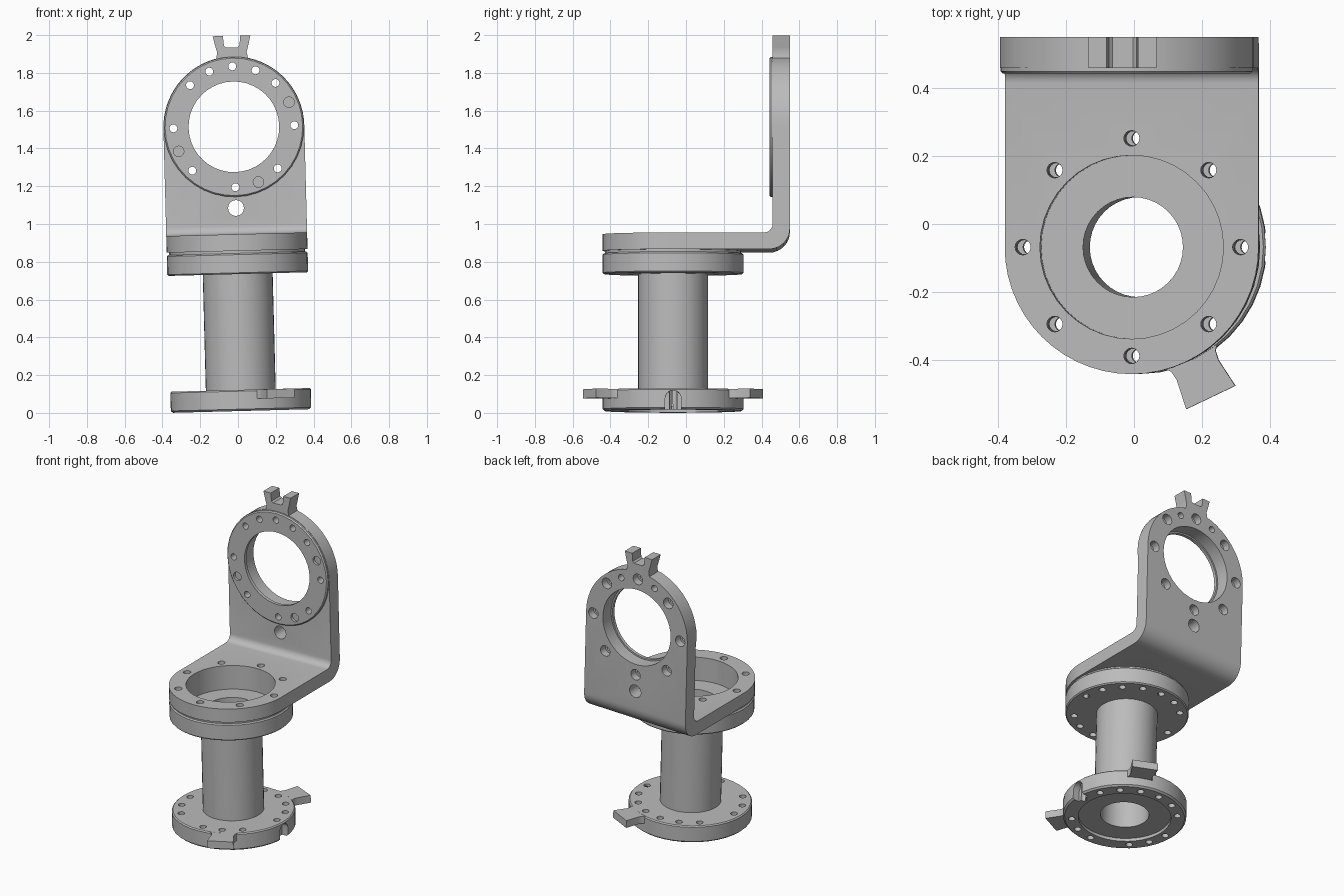
import bpy, bmesh, math
from mathutils import Matrix, Vector

cube = bpy.data.objects.get("Cube")
if cube:
    bpy.data.objects.remove(cube, do_unlink=True)

GREY = (0.5, 0.5, 0.5, 1)
metal = bpy.data.materials.new("grey metal")
metal.use_nodes = True
metal.diffuse_color = GREY
metal.node_tree.nodes["Principled BSDF"].inputs["Base Color"].default_value = GREY

R = 0.373           # flange radius
RING_Z = 1.505      # centre height of the upright ring
BOLT = 0.32         # bolt circle radius
FRONT, BACK = 0.527, 0.618   # upright plate faces
LOW, HIGH = 0.848, 0.936     # arm plate faces
parts = []


def finish(bm, name):
    bmesh.ops.recalc_face_normals(bm, faces=bm.faces)
    mesh = bpy.data.meshes.new(name)
    bm.to_mesh(mesh)
    bm.free()
    ob = bpy.data.objects.new(name, mesh)
    bpy.context.collection.objects.link(ob)
    mesh.materials.append(metal)
    return ob


def arc(cx, cy, r, a0, a1, n):
    return [(cx + r * math.cos(math.radians(a0 + (a1 - a0) * i / n)),
             cy + r * math.sin(math.radians(a0 + (a1 - a0) * i / n))) for i in range(n + 1)]


def circle(cx, cy, r, n=16):
    return arc(cx, cy, r, 0, 360, n)[:-1]


def bolt_circle(angles, r, cy=0.0):
    return [circle(BOLT * math.cos(math.radians(a)), cy + BOLT * math.sin(math.radians(a)), r)
            for a in angles]


def prism(name, outlines, lo, hi, axis):
    """Extrude closed outlines along one axis."""
    place = {"X": lambda a, b, t: (t, a, b), "Y": lambda a, b, t: (a, t, b),
             "Z": lambda a, b, t: (a, b, t)}[axis]
    bm = bmesh.new()
    for pts in outlines:
        ends = [[bm.verts.new(place(a, b, t)) for a, b in pts] for t in (lo, hi)]
        for loop in ends:
            bm.faces.new(loop)
        for i in range(len(pts)):
            j = (i + 1) % len(pts)
            bm.faces.new((ends[0][i], ends[0][j], ends[1][j], ends[1][i]))
    return finish(bm, name)


def lathe(name, profile, n=40):
    """Revolve a closed (radius, z) profile about z."""
    bm = bmesh.new()
    rings = []
    for i in range(n):
        a = 2 * math.pi * i / n
        rings.append([bm.verts.new((r * math.cos(a), r * math.sin(a), z)) for r, z in profile])
    for i in range(n):
        p, q = rings[i], rings[(i + 1) % n]
        for k in range(len(profile)):
            m = (k + 1) % len(profile)
            bm.faces.new((p[k], q[k], q[m], p[m]))
    return finish(bm, name)


def combine(ob, other, operation="DIFFERENCE"):
    """Boolean with a temporary cutter, then discard the cutter."""
    other.hide_render = True
    mod = ob.modifiers.new("cut", "BOOLEAN")
    mod.operation, mod.solver, mod.object = operation, "EXACT", other
    bpy.context.view_layer.update()
    mesh = bpy.data.meshes.new_from_object(
        ob.evaluated_get(bpy.context.evaluated_depsgraph_get()))
    ob.modifiers.clear()
    ob.data = mesh
    bpy.data.objects.remove(other, do_unlink=True)


def ring_profile(inner, outer, lo, hi, c=0.007):
    return [(inner, lo), (outer, lo), (outer, hi - c), (outer - c, hi), (inner, hi)]


EIGHT = [45 * i for i in range(8)]
THROUGH = EIGHT + [67.5, 112.5]
BLIND = [22.5, 202.5, 292.5]

# Hollow column with a flange at each end
column = lathe("flanged_column", [
    (0.147, 0.02), (0.28, 0.02), (0.28, 0.0), (0.362, 0.0), (R, 0.01), (R, 0.105),
    (0.366, 0.112), (0.185, 0.112), (0.185, 0.725), (0.366, 0.725), (R, 0.732),
    (R, 0.828), (0.366, 0.835), (0.27, 0.835), (0.27, 0.78), (0.147, 0.78)])
combine(column, prism("bolt_cutter", bolt_circle(THROUGH + BLIND, 0.021), -0.1, 1.0, "Z"))
# Arched notch in the side of the base
notch = arc(0, 0.058, 0.042, 0, 180, 12) + [(-0.042, -0.05), (0.042, -0.05)]
combine(column, prism("notch_cutter", [notch], 0.325, 0.45, "X"))
parts.append(column)

# Flared tabs on the base
TAB = [(0.355, -0.085), (0.372, -0.072), (0.40, -0.068), (0.49, -0.08),
       (0.49, 0.08), (0.40, 0.068), (0.372, 0.072), (0.355, 0.085)]
for name, angle in (("front_tab", -64.5), ("back_tab", 64.5)):
    tab = prism(name, [TAB], 0.063, 0.1115, "Z")
    tab.data.transform(Matrix.Rotation(math.radians(angle), 4, "Z"))
    parts.append(tab)

# Bent bracket: side profile trimmed by its front and plan outlines
side = ([(-0.6, LOW)] + arc(BACK - 0.11, LOW + 0.11, 0.11, -90, 0, 8) + [(BACK, 2.2), (FRONT, 2.2)]
        + arc(FRONT - 0.045, HIGH + 0.045, 0.045, 0, -90, 6) + [(-0.6, HIGH)])
bracket = prism("bent_bracket", [side], -0.6, 0.6, "X")
fork = [(0.078, 1.90), (0.085, 1.925), (0.1, 1.987), (0.046, 1.987), (0.041, 1.935), (0.03, 1.925)]
fork += [(-x, z) for x, z in reversed(fork)]
top = RING_Z
front_outline = ([(-R, 0.7), (R, 0.7)] + arc(0, top, R, 0, 77, 14) + fork
                 + arc(0, top, R, 103, 180, 14))
combine(bracket, prism("front_trim", [front_outline], -0.8, 0.8, "Y"), "INTERSECT")
plan_outline = [(0.7, 0.8), (-0.7, 0.8), (-0.7, 0.0)] + arc(0, 0, R + 0.0005, 180, 360, 28) + [(0.7, 0.0)]
combine(bracket, prism("plan_trim", [plan_outline], 0.5, 2.5, "Z"), "INTERSECT")
# Bores and bolt holes of both plates
combine(bracket, prism("arm_holes", [circle(0, 0, 0.27, 40)] + bolt_circle(EIGHT, 0.023), 0.5, 1.1, "Z"))
combine(bracket, prism("upright_holes", [circle(0, top, 0.25, 40), circle(0, 1.075, 0.042, 20)]
                       + bolt_circle(THROUGH, 0.021, top), 0.4, 0.8, "Y"))
combine(bracket, prism("counterbores", bolt_circle(EIGHT, 0.035, top), 0.568, 0.8, "Y"))
parts.append(bracket)

# Raised ring on the upright plate
ring = lathe("upright_ring", ring_profile(0.24, 0.371, -FRONT - 0.004, -0.510))
ring.data.transform(Matrix.Translation((0, 0, top)) @ Matrix.Rotation(math.pi / 2, 4, "X"))
combine(ring, prism("ring_holes", bolt_circle(THROUGH, 0.021, top) + bolt_circle(BLIND, 0.028, top),
                    0.4, 0.8, "Y"))
parts.append(ring)

# Spacer ring between the arm plate and the column flange
spacer = lathe("spacer_ring", ring_profile(0.27, 0.36, 0.834, LOW + 0.002, 0.001))
combine(spacer, prism("spacer_holes", bolt_circle(EIGHT, 0.022), 0.7, 1.0, "Z"))
parts.append(spacer)

# Slight lean of the whole assembly, then smooth shading
lean = Matrix.Translation((0.0175, -0.068, 0.01)) @ Matrix.Rotation(math.radians(-1.5), 4, "Y")
bpy.ops.object.select_all(action="DESELECT")
for ob in parts:
    ob.data.transform(lean)
    ob.select_set(True)
bpy.context.view_layer.objects.active = column
bpy.ops.object.shade_smooth_by_angle(angle=math.radians(30))
